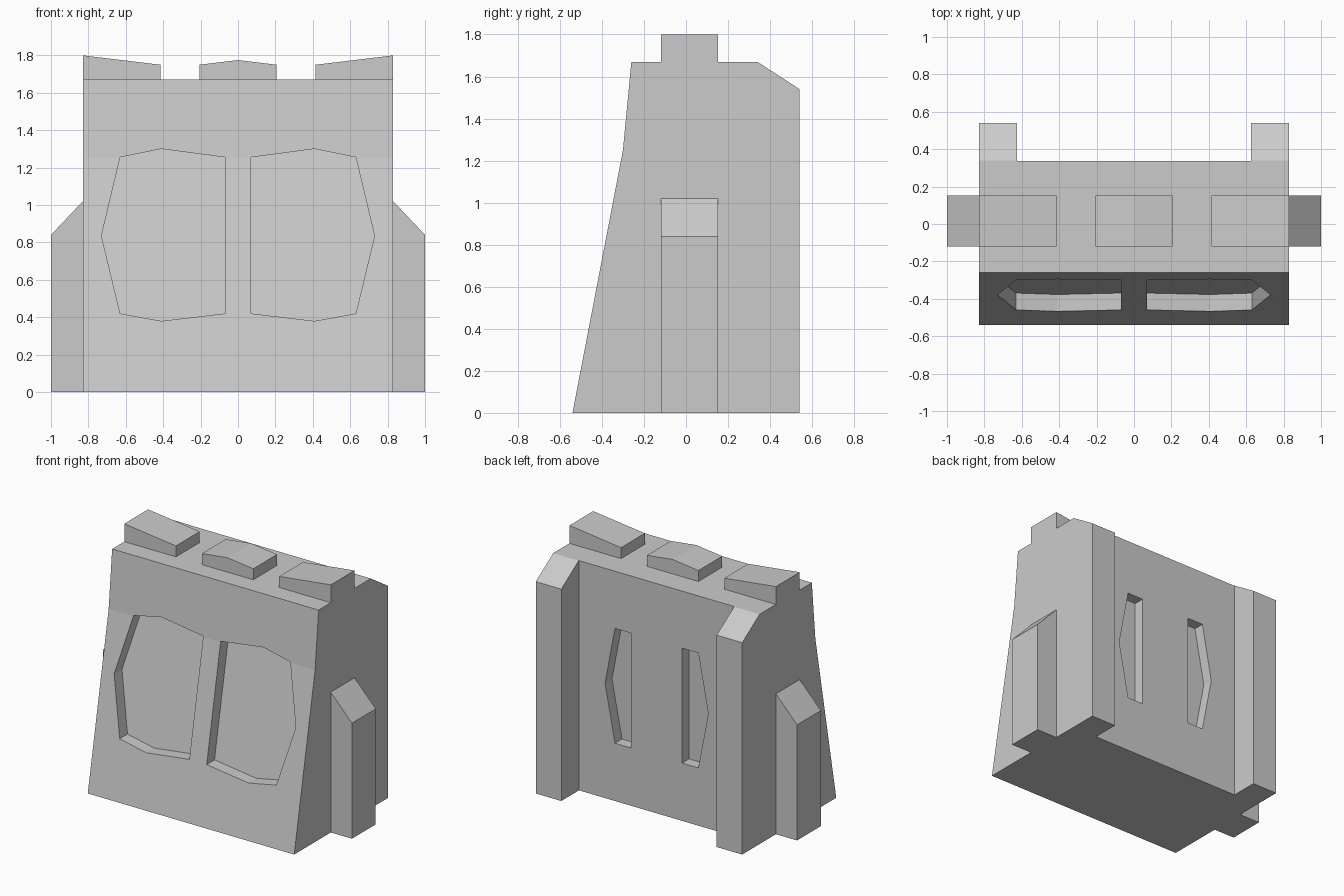
import bpy
import bmesh

cube = bpy.data.objects.get("Cube")
if cube:
    bpy.data.objects.remove(cube, do_unlink=True)

stone = bpy.data.materials.new("plain grey")
stone.use_nodes = True
grey = (0.6, 0.6, 0.6, 1)
stone.diffuse_color = grey
stone.node_tree.nodes["Principled BSDF"].inputs["Base Color"].default_value = grey


def loft(name, start, end):
    """Solid between two matching outlines."""
    bm = bmesh.new()
    a = [bm.verts.new(p) for p in start]
    b = [bm.verts.new(p) for p in end]
    bm.faces.new(a)
    bm.faces.new(b[::-1])
    for i in range(len(a)):
        j = (i + 1) % len(a)
        bm.faces.new((a[j], a[i], b[i], b[j]))
    bmesh.ops.recalc_face_normals(bm, faces=bm.faces)
    mesh = bpy.data.meshes.new(name)
    bm.to_mesh(mesh)
    bm.free()
    mesh.materials.append(stone)
    obj = bpy.data.objects.new(name, mesh)
    bpy.context.collection.objects.link(obj)
    return obj


def along_x(name, profile, x0, x1):
    return loft(name, [(x0, y, z) for y, z in profile], [(x1, y, z) for y, z in profile])


def along_y(name, profile, y0, y1):
    return loft(name, [(x, y0, z) for x, z in profile], [(x, y1, z) for x, z in profile])


def cut(target, cutter):
    cutter.hide_render = True
    mod = target.modifiers.new("cut", 'BOOLEAN')
    mod.operation = 'DIFFERENCE'
    mod.solver = 'EXACT'
    mod.object = cutter
    bpy.context.view_layer.objects.active = target
    bpy.ops.object.modifier_apply(modifier=mod.name)
    bpy.data.objects.remove(cutter, do_unlink=True)


# Wall with a leaning front and chamfered rear pillars
wall = along_x("wall", [(-0.54, 0), (-0.30, 1.25), (-0.26, 1.67), (0.34, 1.67),
                        (0.54, 1.54), (0.54, 0)], -0.83, 0.83)

# Rear bay between the pillars
cut(wall, along_x("rear_bay", [(0.337, -1), (1, -1), (1, 2), (0.337, 2)], -0.625, 0.625))

pocket = [(0.07, 0.42), (0.41, 0.38), (0.63, 0.42), (0.73, 0.835),
          (0.63, 1.255), (0.41, 1.30), (0.07, 1.255)]
slot = [(0.205, 0.42), (0.335, 0.42), (0.415, 0.835), (0.335, 1.255), (0.205, 1.255)]
end_block = [(0.415, 1.67), (0.83, 1.67), (0.83, 1.80), (0.415, 1.75)]
buttress = [(0.83, 0), (1, 0), (1, 0.84), (0.83, 1.02)]

for side, s in (("left", 1), ("right", -1)):
    # Front pocket, its floor parallel to the leaning face
    outline = [(s * x, z) for x, z in pocket]
    cut(wall, loft("pocket_cutter", [(x, -1, z) for x, z in outline],
                   [(x, -0.45 + 0.192 * z, z) for x, z in outline]))
    # Rear slot
    cut(wall, along_y("slot_cutter", [(s * x, z) for x, z in slot], 0.257, 0.5))
    # Side buttress and end block
    along_y(side + "_buttress", [(s * x, z) for x, z in buttress], -0.12, 0.153)
    along_y(side + "_top_block", [(s * x, z) for x, z in end_block], -0.12, 0.153)

# Middle block with a shallow ridge
along_y("middle_top_block", [(-0.207, 1.67), (0.207, 1.67), (0.207, 1.75),
                             (0, 1.775), (-0.207, 1.75)], -0.12, 0.153)
